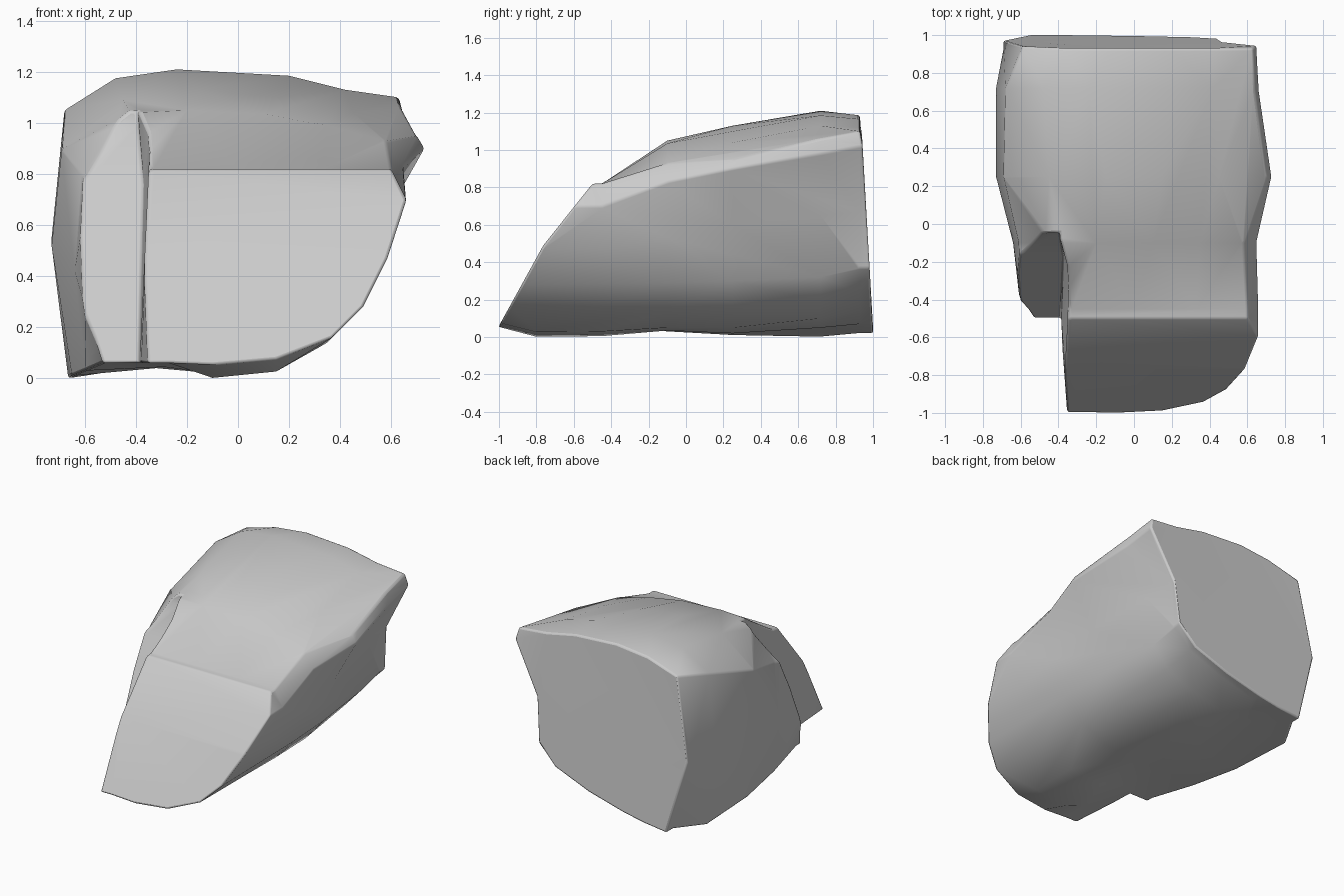
import bpy, bmesh
from mathutils import Vector

if "Cube" in bpy.data.objects:
    bpy.data.objects.remove(bpy.data.objects["Cube"])

# Cross-sections (x, z), 15 points each, from bottom left round to the left side
FRONT = [(-.53, .06), (-.27, .06), (-.1, .06), (.15, .085), (.37, .16), (.49, .28), (.585, .47), (.66, .70),
         (.60, .82), (.33, .82), (0, .82), (-.33, .82), (-.47, .82), (-.59, .72), (-.60, .28)]
WAIST = [(-.60, .03), (-.29, .045), (-.1, .035), (.15, .05), (.35, .14), (.49, .29), (.58, .53), (.65, .83),
         (.58, .93), (.35, .99), (.1, 1.035), (-.2, 1.05), (-.42, 1.04), (-.61, .79), (-.64, .42)]
MIDDLE = [(-.65, .01), (-.32, .04), (-.1, .02), (.14, .05), (.34, .14), (.48, .30), (.56, .60), (.73, .90),
          (.70, .95), (.45, 1.04), (.15, 1.10), (-.15, 1.13), (-.45, 1.09), (-.69, .90), (-.73, .52)]
REAR = [(-.665, 0), (-.34, .05), (-.12, .05), (.12, .10), (.32, .19), (.44, .32), (.50, .65), (.66, .98),
        (.64, 1.06), (.42, 1.13), (.2, 1.185), (-.24, 1.21), (-.48, 1.175), (-.68, 1.05), (-.73, .55)]
BACK = [(-.55, .02), (-.38, .04), (-.22, .07), (.05, .14), (.31, .24), (.44, .37), (.465, .67), (.65, 1.02),
        (.63, 1.10), (.42, 1.12), (.2, 1.165), (-.12, 1.185), (-.35, 1.16), (-.59, 1.09), (-.69, .53)]


def keel(ring, dz):
    # Shift only the middle of the underside
    return [(x, z - dz if z < .1 and x > -.2 else z) for x, z in ring]


def bridge(bm, a, b):
    for i in range(len(a)):
        j = (i + 1) % len(a)
        bm.faces.new((a[i], a[j], b[j], b[i]))


def trim(bm, point, normal):
    # Cut away everything beyond a plane and close the opening
    bmesh.ops.bisect_plane(bm, geom=bm.verts[:] + bm.edges[:] + bm.faces[:], dist=1e-5,
                           plane_co=Vector(point), plane_no=Vector(normal).normalized(),
                           clear_outer=True)
    bmesh.ops.remove_doubles(bm, verts=bm.verts[:], dist=1e-4)
    bmesh.ops.holes_fill(bm, edges=[e for e in bm.edges if e.is_boundary], sides=0)


def make_object(name, bm):
    bmesh.ops.triangulate(bm, faces=bm.faces[:])
    bmesh.ops.recalc_face_normals(bm, faces=bm.faces[:])
    mesh = bpy.data.meshes.new(name)
    bm.to_mesh(mesh)
    bm.free()
    obj = bpy.data.objects.new(name, mesh)
    bpy.context.collection.objects.link(obj)
    return obj


# Boulder body: loft the sections along y
bm = bmesh.new()
rings = [(-1.15, keel(FRONT, -.03)), (-.80, keel(FRONT, .058)), (-.45, keel(FRONT, .055)),
         (-.1, WAIST), (.25, MIDDLE), (.72, REAR), (.93, BACK), (1.05, BACK)]
loops = [[bm.verts.new((x, y, z)) for x, z in ring] for y, ring in rings]
for a, b in zip(loops, loops[1:]):
    bridge(bm, a, b)

# Nearly upright back face, then the gently bulging front slope in two cuts
trim(bm, (0, 1, .05), (0, 1.05, .06))
trim(bm, (0, -1, .06), (0, -.43, .237))
trim(bm, (0, -.763, .49), (0, -.33, .263))
rock = make_object("boulder", bm)

# Notch at the front left corner, as (y, z, x of the inner wall)
bm = bmesh.new()
profile = [(-1.2, -.2, -.34), (-.52, -.2, -.39), (-.5, .06, -.385), (-.17, .76, -.37),
           (-.05, .98, -.39), (-.04, 1.15, -.40), (-.27, 1.15, -.335), (-1.2, 1.15, -.335)]
inner = [bm.verts.new((x, y, z)) for y, z, x in profile]
outer = [bm.verts.new((-1, y, z)) for y, z, x in profile]
bm.faces.new(inner)
bm.faces.new(outer[::-1])
bridge(bm, outer, inner)
notch = make_object("notch_cutter", bm)
notch.hide_render = True

# Use the first boolean solver that leaves a whole rock
mod = rock.modifiers.new("notch", 'BOOLEAN')
mod.object = notch
mod.operation = 'DIFFERENCE'
bpy.context.view_layer.objects.active = rock
rock.select_set(True)
carved = None
for solver in ('EXACT', 'MANIFOLD', 'FLOAT'):
    mod.solver = solver
    bpy.context.view_layer.update()
    graph = bpy.context.evaluated_depsgraph_get()
    result = bpy.data.meshes.new_from_object(rock.evaluated_get(graph), depsgraph=graph)
    ys = [v.co.y for v in result.vertices]
    if len(ys) > 60 and max(ys) - min(ys) > 1.9:
        carved = result
        break
rock.modifiers.clear()
if carved:
    rock.data = carved
bpy.data.objects.remove(notch)

# Merge slivers so the edges bevel evenly
bm = bmesh.new()
bm.from_mesh(rock.data)
bmesh.ops.remove_doubles(bm, verts=bm.verts[:], dist=.012)
bmesh.ops.dissolve_limit(bm, angle_limit=.03, verts=bm.verts[:], edges=bm.edges[:])
bm.to_mesh(rock.data)
bm.free()

# Smooth body with slightly worn edges
bpy.ops.object.shade_smooth_by_angle(angle=1.0)
bev = rock.modifiers.new("worn_edges", 'BEVEL')
bev.width = .012
bev.segments = 2
bev.limit_method = 'ANGLE'
bev.angle_limit = .7
